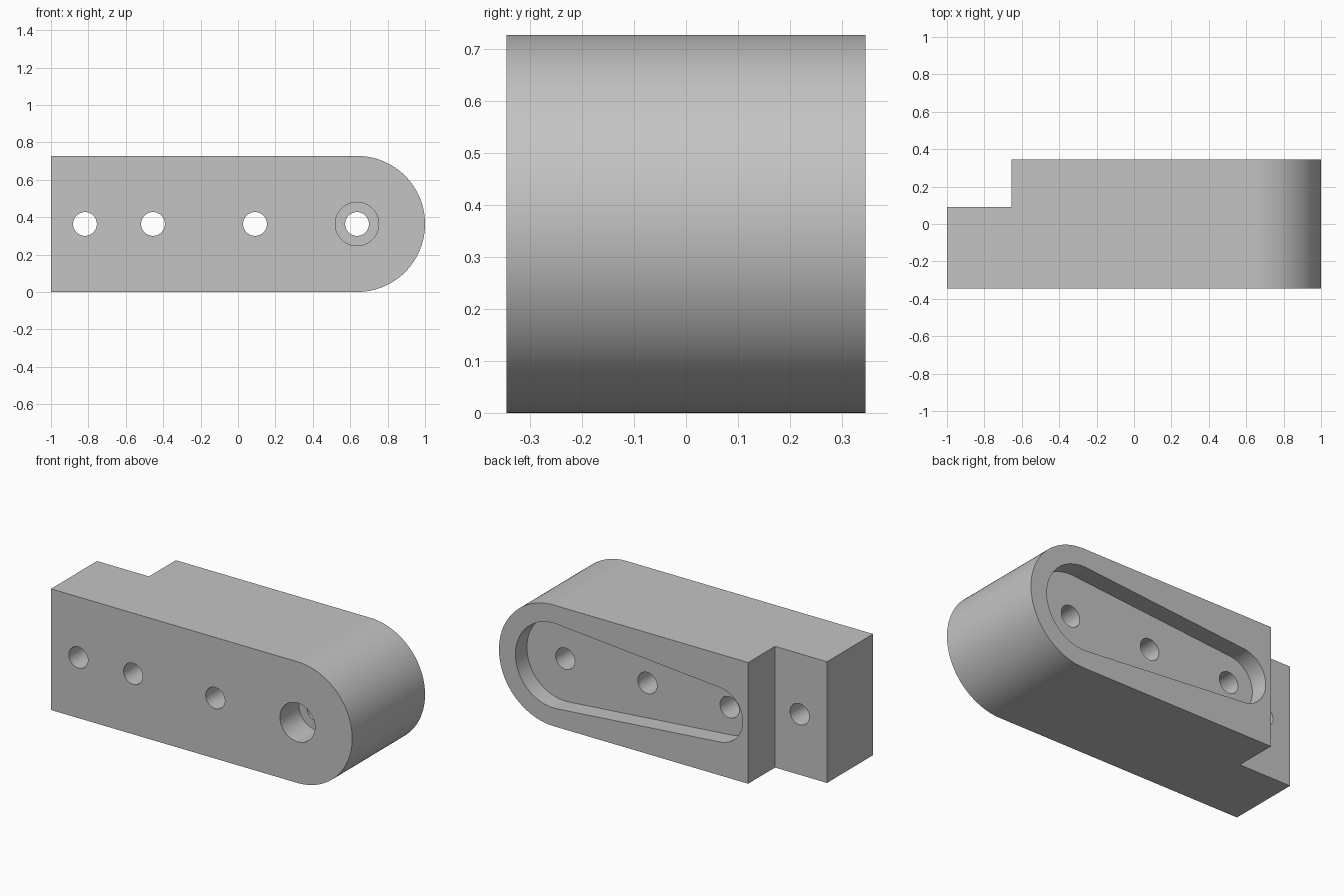
import bpy, bmesh, math

cube = bpy.data.objects.get("Cube")
if cube:
    bpy.data.objects.remove(cube, do_unlink=True)

MM = 2 / 55                      # one design unit
HEIGHT, DEPTH = 20 * MM, 19 * MM
MID, FRONT, BACK = HEIGHT / 2, -DEPTH / 2, DEPTH / 2
HOLES = [u * MM - 1 for u in (5, 15, 30, 45)]
OVER = 0.05                      # cutter overshoot


def arc(cx, radius, start, end, steps):
    """Points in the xz plane around (cx, MID)."""
    angles = [start + (end - start) * i / steps for i in range(steps + 1)]
    return [(cx + radius * math.cos(a), MID + radius * math.sin(a)) for a in angles]


def prism(name, outline, y0, y1):
    """Extrude an xz outline from y0 to y1."""
    bm = bmesh.new()
    face = bm.faces.new([bm.verts.new((x, y0, z)) for x, z in outline])
    moved = bmesh.ops.extrude_face_region(bm, geom=[face])["geom"]
    verts = [v for v in moved if isinstance(v, bmesh.types.BMVert)]
    bmesh.ops.translate(bm, verts=verts, vec=(0, y1 - y0, 0))
    bmesh.ops.recalc_face_normals(bm, faces=bm.faces)
    mesh = bpy.data.meshes.new(name)
    bm.to_mesh(mesh)
    bm.free()
    obj = bpy.data.objects.new(name, mesh)
    bpy.context.collection.objects.link(obj)
    return obj


def cylinder(name, x, radius, y0, y1):
    return prism(name, arc(x, radius, 0, math.tau, 48)[:-1], y0, y1)


# Bar with a rounded left end
outline = [(-1, HEIGHT), (-1, 0)] + arc(HOLES[3], MID, -math.pi / 2, math.pi / 2, 64)
body = prism("link_bar", outline, FRONT, BACK)

# Rear step at the right end
step_x = 9.5 * MM - 1
step = prism("step_cutter", [(-1 - OVER, -OVER), (step_x, -OVER),
                             (step_x, HEIGHT + OVER), (-1 - OVER, HEIGHT + OVER)],
             FRONT + 12 * MM, BACK + OVER)

# Tapered pocket in the back: two circles joined by tangents
big, small = 7 * MM, 4.5 * MM
lean = math.pi - math.acos((big - small) / (HOLES[3] - HOLES[1]))
slot = arc(HOLES[3], big, -lean, lean, 64) + arc(HOLES[1], small, lean, math.tau - lean, 40)
pocket = prism("pocket_cutter", slot, BACK - 3 * MM, BACK + OVER)

# Through holes and the front counterbore
cutters = [step, pocket]
cutters += [cylinder("hole_cutter", x, 1.75 * MM, FRONT - OVER, BACK + OVER) for x in HOLES]
cutters.append(cylinder("counterbore_cutter", HOLES[3], 3.2 * MM, FRONT - OVER, FRONT + 5 * MM))

for cutter in cutters:
    cutter.hide_render = True
    mod = body.modifiers.new(cutter.name, "BOOLEAN")
    mod.operation, mod.solver, mod.object = "DIFFERENCE", "EXACT", cutter

# Bake the cuts and drop the cutters
bpy.context.view_layer.update()
baked = bpy.data.meshes.new_from_object(body.evaluated_get(bpy.context.evaluated_depsgraph_get()))
body.modifiers.clear()
body.data = baked
for cutter in cutters:
    bpy.data.objects.remove(cutter, do_unlink=True)

# Plain grey finish
grey = bpy.data.materials.new("plain_grey")
grey.use_nodes = True
colour = (0.55, 0.55, 0.55, 1)
grey.diffuse_color = colour
grey.node_tree.nodes["Principled BSDF"].inputs["Base Color"].default_value = colour
body.data.materials.clear()
body.data.materials.append(grey)

# Smooth curved walls, sharp edges
bpy.ops.object.select_all(action="DESELECT")
body.select_set(True)
bpy.context.view_layer.objects.active = body
bpy.ops.object.shade_smooth_by_angle(angle=math.radians(30))
